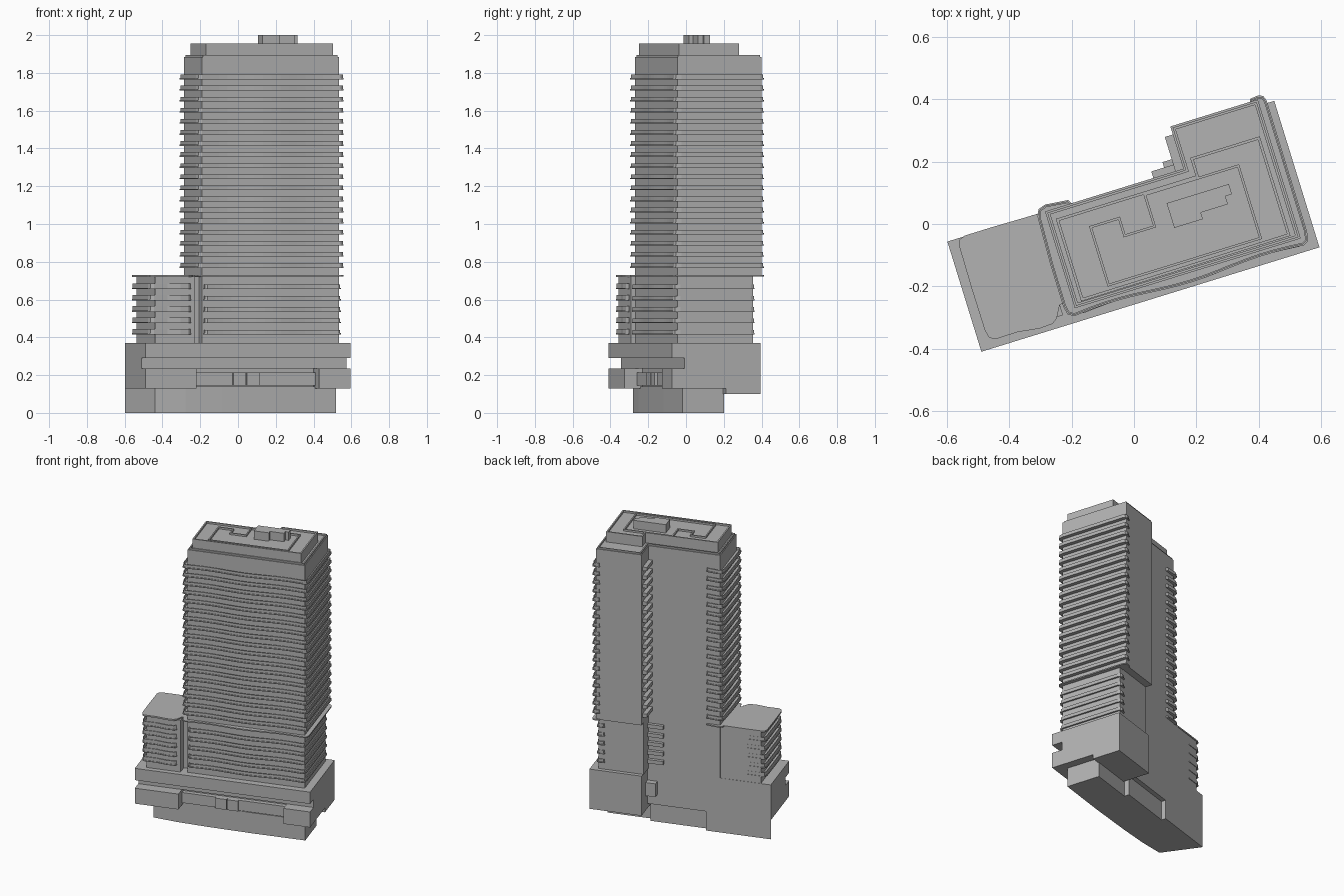
import bpy, bmesh, math
from mathutils import Vector

if "Cube" in bpy.data.objects:
    bpy.data.objects.remove(bpy.data.objects["Cube"])

# Site frame: a runs along the street front, b runs towards the back
ANG = math.atan2(0.335, 1.085)
U = Vector((math.cos(ANG), math.sin(ANG)))
V = Vector((-U.y, U.x))
ORIGIN = Vector((-0.49, -0.41))

grey = bpy.data.materials.new("light grey")
grey.diffuse_color = (0.45, 0.45, 0.45, 1)
grey.use_nodes = True
grey.node_tree.nodes["Principled BSDF"].inputs["Base Color"].default_value = grey.diffuse_color


def prism(name, pts, *spans):
    """Extrude one plan outline over one or more height spans."""
    bm = bmesh.new()
    for z0, z1 in spans:
        vs = []
        for a, b in pts:
            p = ORIGIN + U * a + V * b
            vs.append(bm.verts.new((p.x, p.y, z0)))
        f = bm.faces.new(vs)
        ext = bmesh.ops.extrude_face_region(bm, geom=[f])
        top = [g for g in ext["geom"] if isinstance(g, bmesh.types.BMVert)]
        bmesh.ops.translate(bm, verts=top, vec=(0, 0, z1 - z0))
    bmesh.ops.recalc_face_normals(bm, faces=bm.faces)
    me = bpy.data.meshes.new(name)
    bm.to_mesh(me)
    bm.free()
    me.materials.append(grey)
    ob = bpy.data.objects.new(name, me)
    bpy.context.collection.objects.link(ob)
    return ob


def box(name, a0, a1, b0, b1, *spans):
    return prism(name, [(a0, b0), (a1, b0), (a1, b1), (a0, b1)], *spans)


def offset(path, t):
    """Shift an open path to its left by t with mitred corners."""
    out = []
    P = [Vector(p) for p in path]
    for i, p in enumerate(P):
        d0 = (p - P[i - 1]).normalized() if i else (P[1] - p).normalized()
        d1 = (P[i + 1] - p).normalized() if i < len(P) - 1 else d0
        n0, n1 = Vector((-d0.y, d0.x)), Vector((-d1.y, d1.x))
        m = (n0 + n1).normalized()
        out.append(tuple(p + m * (t / max(0.4, m.dot(n0)))))
    return out


def wall(name, path, t, *spans):
    return prism(name, list(path) + offset(path, t)[::-1], *spans)


# Ground floor, set back under the podium
prism("ground_floor", [(0, .37), (.086, .109), (.25, .09), (.45, .08), (.75, .074),
                       (1.08, .075), (1.08, .306), (.79, .306), (.79, .34),
                       (.42, .34), (.42, .37)], (0, .14))

# Podium: lower blocks, recessed band and upper storey
box("podium_core", 0, 1.136, .1, .37, (.13, .24))
box("podium_left_block", 0, .283, 0, .2, (.13, .235))
box("podium_right_block", .963, 1.136, 0, .2, (.13, .235))
box("podium_ledge", .283, .963, .07, .12, (.145, .215))
for a in (.505, .58):
    box("podium_bay", a, a + .07, .055, .12, (.145, .215))
box("podium_recess_band", 0, 1.136, .07, .37, (.235, .295))
podium = [(0, 0), (1.136, 0), (1.136, .492), (.798, .492), (.798, .37), (0, .37)]
prism("podium_upper", podium, (.29, .37))
box("podium_back_wing", .798, 1.136, .3, .492, (.1, .30))
box("back_porch", .735, .8, .36, .41, (.2, .29))

# Low wing on the left
box("low_wing", .065, .285, .035, .368, (.37, .722))
box("low_wing_link", .28, .34, .1, .369, (.37, .722))
low_edge = [(.15, .372), (.06, .372), (.04, .365), (.032, .345), (.03, .2), (.031, .06),
            (.037, .036), (.055, .025), (.13, .026), (.2, .016), (.245, .018),
            (.262, .03), (.268, .05)]
prism("low_wing_roof", low_edge[:-2] + [(.262, .03), (.285, .07), (.34, .07), (.34, .369)],
      (.72, .73))
low_levels = [.415 + .06 * k for k in range(5)]
prism("low_wing_slabs", low_edge + [(.25, .2), (.15, .3)],
      *[(z, z + .007) for z in low_levels])
wall("low_wing_rails", offset(low_edge, .003), .005,
     *[(z + .006, z + .03) for z in low_levels])

# Tower shaft, L shaped with a wing at the back


def shaft(back):
    return [(.328, .045), (1.087, .045), (1.087, back), (.793, back),
            (.793, .37), (.328, .37)]


prism("tower_lower", shaft(.465), (.37, .73))
prism("tower_upper", shaft(.512), (.725, 1.885))
ring = [(.6, .045)] + shaft(.512)[1:] + [(.328, .045), (.6, .045)]
wall("tower_parapet", offset(ring, .006), .008, (1.88, 1.895))

# Tower balconies: gently waving slabs with thin rails


def front_wave(a0, a1, n=16):
    pts = []
    for i in range(n + 1):
        a = a0 + (a1 - a0) * i / n
        pts.append((a, .021 + .007 * math.sin((a - a0) / (a1 - a0) * 3 * math.pi)))
    return pts


def right_end(a, b):
    return [(a - .006, .03), (a, .06), (a, b - .025), (a - .006, b - .006),
            (a - .023, b), (a - .05, b - .003), (a - .056, b - .02)]


upper_edge = [(.42, .365), (.41, .383), (.335, .391), (.31, .383), (.3, .36), (.294, .2),
              (.294, .06), (.3, .032)] + front_wave(.32, 1.09) + right_end(1.113, .524)
lower_edge = [(.335, .06), (.335, .03)] + front_wave(.35, 1.075) + right_end(1.098, .478)
upper_levels = [.768 + .0587 * k for k in range(18)]
prism("tower_slabs", upper_edge + [(1.04, .3), (.42, .3)],
      *[(z, z + .007) for z in upper_levels])
wall("tower_rails", offset(upper_edge, .004), .005,
     *[(z + .006, z + .025) for z in upper_levels])
prism("tower_transfer_slab", upper_edge + [(1.04, .3), (.42, .3)], (.722, .73))
prism("lower_tower_slabs", lower_edge + [(1.03, .3), (.34, .3)],
      *[(z, z + .007) for z in low_levels])
wall("lower_tower_rails", offset(lower_edge, .004), .005,
     *[(z + .006, z + .025) for z in low_levels])

# Small balconies in the rear inner corner
box("rear_corner_balconies", .766, .8, .36, .485, *[(z, z + .025) for z in upper_levels])
box("rear_low_balconies", .692, .8, .36, .392, *[(z, z + .025) for z in low_levels])

# Setback penthouse with parapet and low roof walls
pent = [(.354, .06), (1.058, .063), (1.058, .397), (.824, .397), (.824, .337), (.354, .337)]
prism("penthouse", pent, (1.88, 1.943))
wall("penthouse_parapet", [(.6, .061)] + pent[1:] + [pent[0], (.6, .061)], .009,
     (1.89, 1.955))
inner = [(.7, .08), (.968, .08), (.968, .331), (.646, .331), (.646, .224), (.553, .224),
         (.553, .283), (.449, .283), (.449, .08), (.7, .08)]
wall("roof_low_wall", inner, .008, (1.94, 1.955))

# Stepped plant room
prism("plant_room", [(.709, .197), (.805, .197), (.805, .219), (.896, .219), (.896, .246),
                     (.918, .246), (.918, .28), (.709, .28)], (1.94, 2.0))
